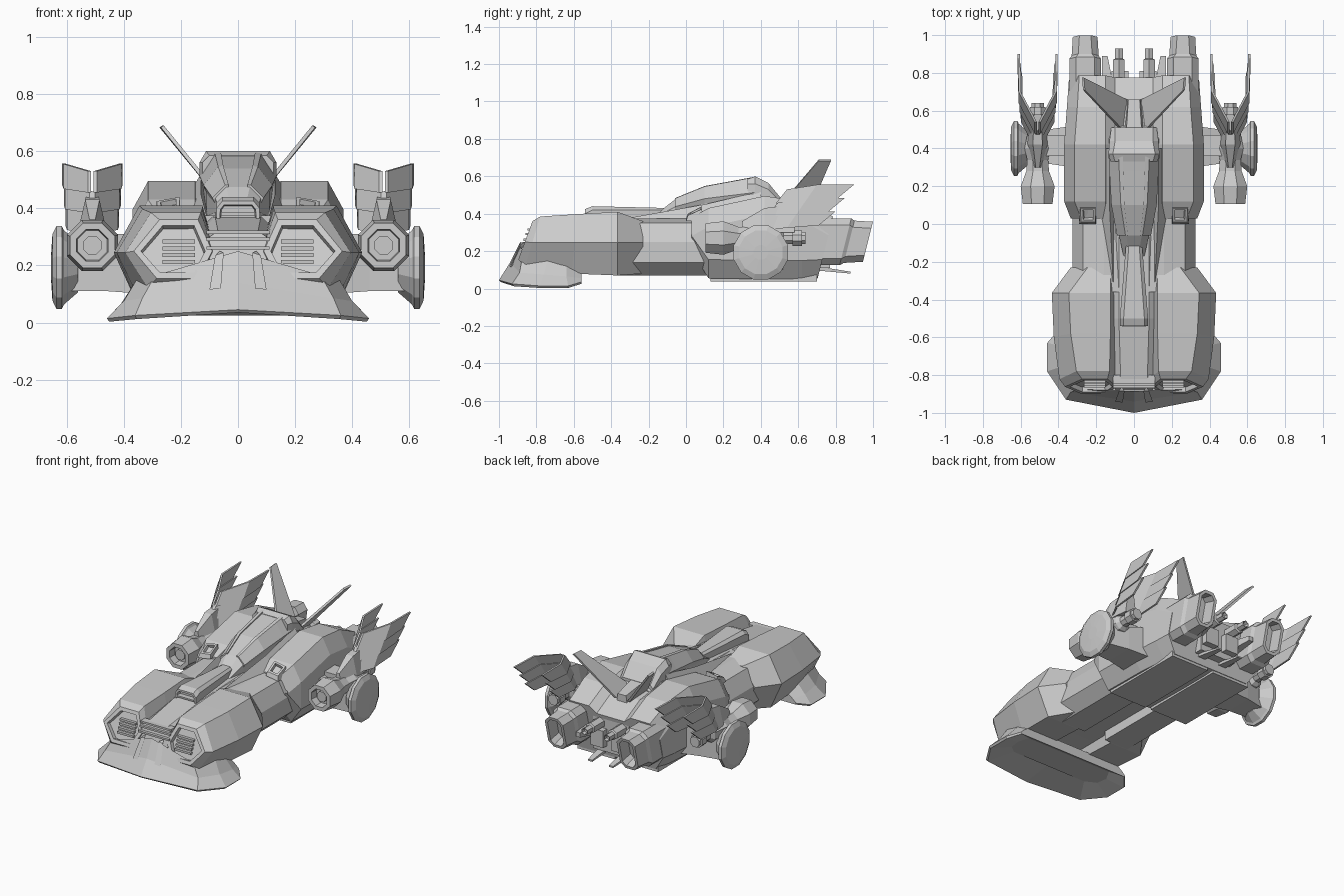
import bpy, bmesh
from math import sin, cos, pi


def loft(name, rings, mirror=False, inset=None, cap="start"):
    """Skin closed rings of 3D points, cap both ends, optionally recess one cap by (rim, depth)."""
    bm = bmesh.new()
    rows = [[bm.verts.new(p) for p in r] for r in rings]
    n = len(rows[0])
    for a, b in zip(rows, rows[1:]):
        for i in range(n):
            j = (i + 1) % n
            bm.faces.new((a[i], a[j], b[j], b[i]))
    first, last = bm.faces.new(rows[0]), bm.faces.new(rows[-1])
    bmesh.ops.recalc_face_normals(bm, faces=bm.faces[:])
    if inset:
        f = first if cap == "start" else last
        bmesh.ops.inset_individual(bm, faces=[f], thickness=inset[0])
        bmesh.ops.inset_individual(bm, faces=[f], thickness=0.004, depth=-inset[1])
    me = bpy.data.meshes.new(name)
    bm.to_mesh(me)
    bm.free()
    ob = bpy.data.objects.new(name, me)
    bpy.context.collection.objects.link(ob)
    if mirror:
        m = ob.modifiers.new("mirror", "MIRROR")
        m.use_mirror_merge = False
    return ob


def ring(y, pts, skew=0, z0=0.2):
    return [(x, y + skew * (z - z0), z) for x, z in pts]


def sym(half):
    return half + [(-x, z) for x, z in reversed(half)]


def box(name, x, y, z, mirror=False, **kw):
    sq = [(x[0], z[0]), (x[1], z[0]), (x[1], z[1]), (x[0], z[1])]
    return loft(name, [ring(y[0], sq), ring(y[1], sq)], mirror, **kw)


def lathe(name, axis, c, steps, n, mirror=True, **kw):
    """Polygonal tube along x or y; steps are (position, radius)."""
    rings = []
    for t, r in steps:
        pts = [(r * cos(2 * pi * (i + .5) / n), r * sin(2 * pi * (i + .5) / n)) for i in range(n)]
        rings.append([(c[0] + u, t, c[1] + v) if axis == "y" else (t, c[0] + u, c[1] + v) for u, v in pts])
    return loft(name, rings, mirror, **kw)


# Front pods with recessed grilles
def pod(y, xi, xo, zb, zm, zt, skew):
    return ring(y, [(xi, zm), (xi + .05, zt), (xo - .09, zt), (xo, zm), (xo - .08, zb), (xi + .05, zb)], skew)


loft("front_pod", [pod(-.88, .09, .365, .155, .25, .36, .37),
                   pod(-.835, .08, .395, .12, .245, .385, .3),
                   pod(-.6, .075, .425, .08, .245, .398, .1),
                   pod(-.365, .075, .435, .07, .245, .41, 0),
                   pod(-.23, .075, .335, .08, .245, .36, 0)], True, inset=(.025, .025))
for i in range(4):
    z = .205 + i * .024
    y = -.865 + .37 * (z - .2)
    box("grille_slat", (.15, .265), (y - .002, y + .04), (z, z + .014), True)

# Centre hull between the pods, with grille bars
loft("centre_hull", [ring(-.87, sym([(.1, .12), (.1, .3), (.07, .32)]), .3),
                     ring(-.5, sym([(.11, .13), (.11, .34), (.08, .37)])),
                     ring(.1, sym([(.12, .13), (.13, .36), (.08, .39)]))])
for z in (.255, .285, .31):
    box("centre_bar", (-.11, .11), (-.875 + (z - .24) * .4, -.8), (z, z + .012))

# Flared front splitter, arched across its middle
def plan(pts):
    return pts + [(-x, y, z) for x, y, z in reversed(pts) if x > 0]


loft("splitter", [
    plan([(0, -.8, .06), (.27, -.78, .045), (.33, -.73, .035), (.34, -.66, .035), (.31, -.6, .045)]),
    plan([(0, -.99, .035), (.355, -.92, .012), (.45, -.78, .003), (.45, -.63, .003), (.395, -.56, .025)]),
    plan([(0, -1, .045), (.36, -.93, .025), (.46, -.78, .014), (.46, -.63, .014), (.4, -.56, .035)]),
    plan([(0, -.94, .14), (.335, -.89, .085), (.40, -.76, .075), (.41, -.64, .065), (.38, -.56, .055)]),
    plan([(0, -.885, .25), (.29, -.875, .165), (.355, -.74, .15), (.36, -.64, .12), (.34, -.56, .085)])])
loft("splitter_ridge", [[(.05, -.885, .245), (.08, -.885, .235), (.065, -.86, .25)],
                        [(.06, -.945, .12), (.10, -.94, .115), (.08, -.92, .12)]], True)

# Waist: two side sills with a channel between them underneath
loft("waist", [ring(y, [(.08, .07), (.25, .07), (.325, .14), (.325, .25), (.27, .35), (.16, .375), (.08, .375)])
               for y in (-.36, .12)], True)

# Rear shoulders: faceted blocks either side of the cockpit
def shoulder(y, xo, zt, zb, skew=0):
    return ring(y, [(.0, zb), (xo - .07, zb), (xo, zb + .1), (xo, zt - .1), (xo - .055, zt), (.15, zt), (.1, zt - .04), (0, zt - .04)], skew)


loft("rear_shoulder", [shoulder(.03, .335, .38, .2), shoulder(.12, .37, .43, .055), shoulder(.42, .37, .495, .05),
                       shoulder(.62, .355, .465, .05), shoulder(.74, .345, .385, .055, .25)], True)
box("belly_plate", (.02, .29), (.13, .7), (.038, .09), True)
# Shoulder vents and long fairings beside the cockpit
loft("shoulder_vent", [[(.2, .0, .375), (.29, .0, .36), (.29, .09, .36), (.2, .09, .375)],
                       [(.205, .01, .40), (.28, .01, .39), (.285, .085, .425), (.205, .085, .44)]],
     True, inset=(.018, .02), cap="end")
loft("fairing", [[(.10, -.32, .36), (.12, -.32, .36), (.11, -.32, .375)],
                 [(.10, .1, .36), (.19, .1, .36), (.13, .1, .45)],
                 [(.10, .4, .42), (.19, .4, .42), (.13, .4, .52)]], True)

# Cockpit canopy, rails and rear roof block
prof = [(-.17, .39, .03), (-.06, .475, .055), (.1, .54, .085), (.28, .573, .095), (.37, .59, .1), (.45, .535, .11), (.52, .45, .11)]
loft("canopy", [ring(y, sym([(w + .025, .36), (w + .025, .36 + (z - .36) * .65), (w * .75, z)])) for y, z, w in prof])
loft("canopy_rail", [[(w * .6, y, z - .015), (w * .6, y, z + .008), (w * .82, y, z + .006), (w + .035, y, .36 + (z - .36) * .67),
                      (w + .02, y, .35 + (z - .36) * .5)] for y, z, w in prof[1:5]], True)
loft("roof_block", [ring(.33, sym([(.125, .5), (.125, .56), (.1, .585)])),
                    ring(.37, sym([(.135, .5), (.135, .56), (.112, .6)])),
                    ring(.44, sym([(.13, .46), (.13, .53), (.1, .565)])),
                    ring(.51, sym([(.12, .42), (.12, .46), (.1, .48)]))])
loft("rear_spine", [ring(.5, sym([(.06, .4), (.04, .48)])), ring(.66, sym([(.04, .38), (.03, .45)]))])

# Nose spine with intake
loft("nose_spine", [ring(-.54, sym([(.075, .33), (.075, .40), (.055, .425)])),
                    ring(-.5, sym([(.075, .33), (.075, .42), (.055, .44)])),
                    ring(-.08, sym([(.04, .36), (.04, .42), (.025, .43)]))], inset=(.014, .03))
box("intake_lip", (-.06, .06), (-.545, -.5), (.375, .385))

# V tail fins
loft("tail_fin", [[(.04, .48, .42), (.055, .48, .415), (.055, .66, .415), (.04, .66, .42)],
                  [(.26, .71, .69), (.27, .71, .683), (.275, .775, .683), (.265, .775, .69)]], True)

# Wheels, axles and side guns
lathe("wheel", "x", (.4, .193), [(.56, .09), (.61, .135), (.617, .15), (.636, .15), (.65, .12), (.655, .04)], 12)
loft("axle", [[(.32, .3, .10), (.32, .52, .10), (.32, .52, .30), (.32, .3, .30)],
              [(.46, .32, .11), (.46, .5, .11), (.46, .5, .26), (.46, .32, .26)],
              [(.61, .33, .11), (.61, .47, .11), (.61, .47, .24), (.61, .33, .24)]], True)
lathe("side_gun", "y", (.51, .27), [(.105, .085), (.2, .097), (.28, .065), (.34, .06), (.4, .075), (.5, .055), (.52, .035), (.64, .035)], 8, inset=(.025, .05))
lathe("gun_core", "y", (.51, .27), [(.13, .035), (.3, .035)], 8)
lathe("gun_collar", "y", (.51, .27), [(.57, .045), (.62, .045)], 8)
box("gun_strut", (.34, .47), (.36, .47), (.23, .31), True)
loft("wing_pylon", [ring(.3, [(.49, .31), (.53, .31), (.52, .36), (.50, .36)]),
                    ring(.42, [(.455, .3), (.565, .3), (.535, .43), (.485, .43)]),
                    ring(.58, [(.47, .3), (.55, .3), (.53, .45), (.49, .45)])], True)

# Feathered wings: two fans of three overlapping blades on each gun
for s in (-1, 1):
    for i in range(3):
        dy, dz = -.05 * i, -.072 * i
        def edge(off, y0, z0, y1, z1):
            x = .51 + s * (off - .006 * i)
            return [(x - .006, y0 + dy, z0 + dz), (x + .006, y0 + dy, z0 + dz), (x + .006, y1 + dy, z1 + dz), (x - .006, y1 + dy, z1 + dz)]
        loft("wing_blade", [edge(.01, .48, .455, .54, .53), edge(.095, .64, .468, .7, .555),
                            edge(.1, .81, .482, .9, .557)], True)

# Rear thrusters with hollow nozzles
def nozzle(y, g):
    x0, x1, z0, z1, c = .175 + g, .342 - g, .125 + g, .375 - g, .035
    return ring(y, [(x0, z0 + c), (x0 + c, z0), (x1 - c, z0), (x1, z0 + c), (x1, z1 - c), (x1 - c, z1), (x0 + c, z1), (x0, z1 - c)], .25)


loft("thruster", [nozzle(.66, .0), nozzle(.84, .0), nozzle(.86, .012), nozzle(.96, .018)], True, inset=(.02, .08), cap="end")

# Rear centre machinery
box("engine_block", (-.13, .13), (.68, .77), (.11, .33))
box("engine_panel", (.03, .12), (.76, .81), (.15, .26), True)
lathe("exhaust_pipe", "y", (.08, .29), [(.7, .035), (.87, .035), (.875, .024), (.93, .024)], 6, inset=(.005, .02), cap="end")
loft("exhaust_brace", [ring(.74, [(.11, .2), (.17, .2), (.17, .26), (.11, .26)]),
                       ring(.89, [(.14, .22), (.17, .22), (.17, .25), (.14, .25)])], True)
loft("tail_plate", [ring(.66, [(.05, .10), (.11, .10), (.11, .125), (.05, .125)]),
                    ring(.88, [(.06, .08), (.09, .08), (.09, .09), (.06, .09)])], True)
